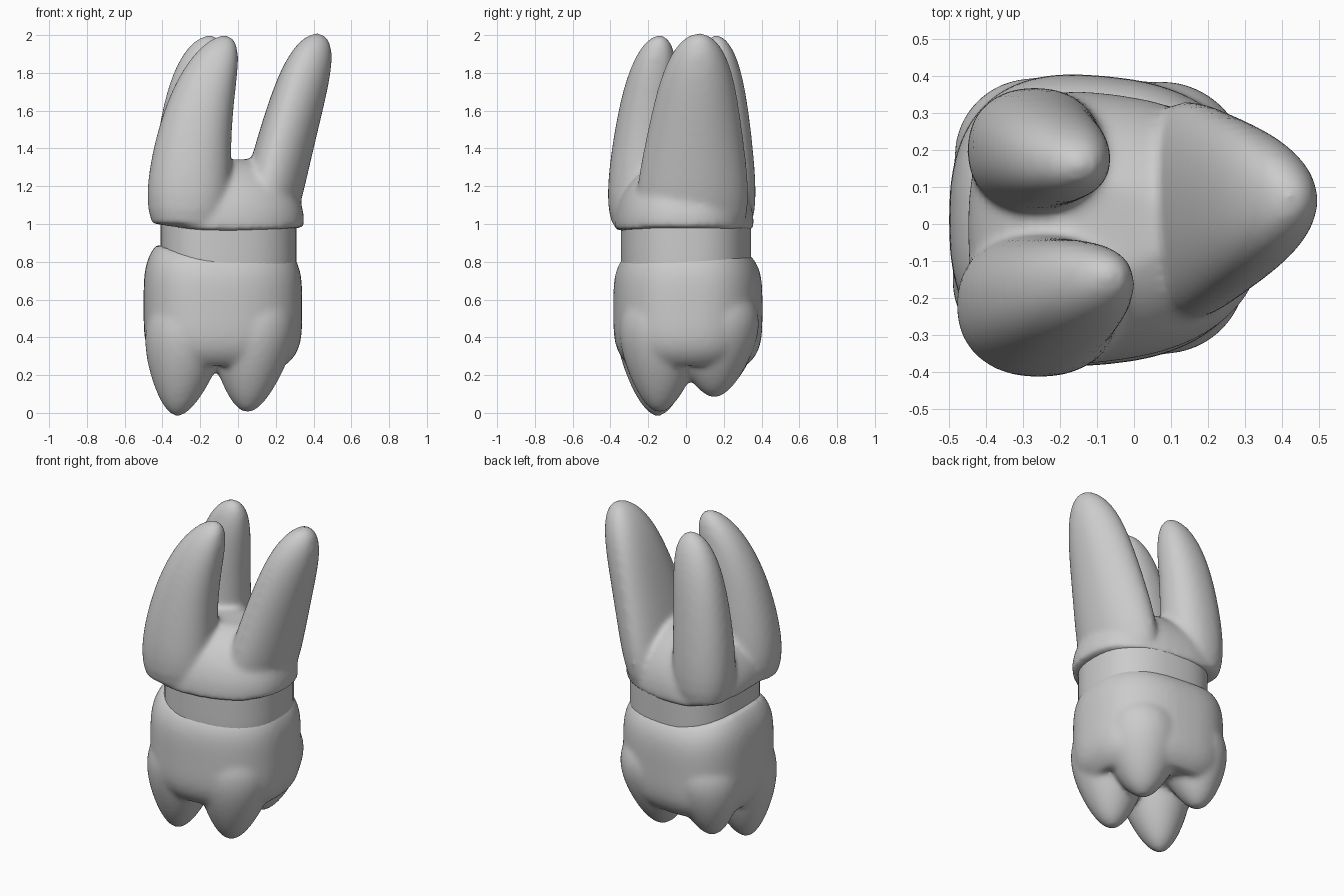
import bpy, bmesh, math
from mathutils import Vector

default_cube = bpy.data.objects.get("Cube")
if default_cube:
    bpy.data.objects.remove(default_cube)

# the single colour
grey = bpy.data.materials.new("plain_grey")
grey.use_nodes = True
grey.diffuse_color = (0.6, 0.6, 0.6, 1)
grey.node_tree.nodes["Principled BSDF"].inputs["Base Color"].default_value = grey.diffuse_color

SIDES = 48
STEPS = 20


def signed_power(value, exponent):
    return math.copysign(abs(value) ** exponent, value)


def add_ring(bm, centre, radii, squareness, taper, lift):
    """Rounded-square ring; taper narrows the +x side, lift raises the x ends."""
    ring = []
    for side in range(SIDES):
        angle = math.tau * side / SIDES
        u = signed_power(math.cos(angle), 2 / squareness)
        v = signed_power(math.sin(angle), 2 / squareness)
        offset = Vector((radii.x * u, radii.y * v * (1 - taper * u), lift * u * u * (0.7 - 0.3 * u)))
        ring.append(bm.verts.new(centre + offset))
    return ring


def skin(bm, rings, bottom, top):
    """Join the rings and close both ends with fans around the given points."""
    for lower, upper in zip(rings, rings[1:]):
        for side in range(SIDES):
            after = (side + 1) % SIDES
            bm.faces.new((lower[side], lower[after], upper[after], upper[side]))
    for ring, point in ((rings[0], bottom), (rings[-1], top)):
        hub = bm.verts.new(point)
        for side in range(SIDES):
            bm.faces.new((ring[side], ring[(side + 1) % SIDES], hub))


def barrel(bm, middle, half_height, radii, span, curve=4, taper=0.1, dish=0, lift_low=0, lift_high=0):
    """Part of a fat rounded barrel, between the two heights in span."""
    middle, radii = Vector(middle), Vector(radii)
    rings, hubs = [], []
    for step in range(STEPS + 1):
        t = step / STEPS
        s = span[0] + (span[1] - span[0]) * t
        centre = middle + Vector((0, 0, half_height * s))
        lift = lift_low * (1 - t) ** 2 + lift_high * t ** 2
        width = math.sqrt(1 - abs(s) ** curve)
        rings.append(add_ring(bm, centre, radii * width, 2.5, taper, lift))
        hubs.append(centre)
    skin(bm, rings, hubs[0] + Vector((0, 0, dish)), hubs[-1])


def root(bm, base, tip, wide, narrow, bend, taper=0):
    """Curved root with a tucked-in base, shrinking to a blunt round tip."""
    base, tip = Vector(base), Vector(tip)
    wide, narrow = Vector(wide), Vector(narrow)
    rings = []
    for step in range(STEPS + 1):
        t = math.sin(math.pi / 2 * step / STEPS)
        centre = base.lerp(tip, t ** bend)
        centre.z = base.z + (tip.z - base.z) * t
        roundness = max(math.sqrt(1 - t ** 8), 0.05) * (1 - 0.22 * (1 - t) ** 9)
        rings.append(add_ring(bm, centre, wide.lerp(narrow, t) * roundness, 2.2, taper, 0))
    skin(bm, rings, base, tip)


def cusp(bm, tip, base, radius):
    """Spindle from a pointed tip that fades out again inside the crown wall."""
    tip, base = Vector(tip), Vector(base)
    rings = []
    for step in range(1, STEPS):
        t = (step / STEPS) ** 1.5
        width = radius * t ** 0.55 * (1 - t ** 4)
        rings.append(add_ring(bm, tip.lerp(base, t), Vector((width, width)), 2, 0, 0))
    skin(bm, rings, tip, base)


def finish(bm, name, blend=0):
    bmesh.ops.recalc_face_normals(bm, faces=bm.faces)
    mesh = bpy.data.meshes.new(name)
    bm.to_mesh(mesh)
    bm.free()
    mesh.materials.append(grey)
    mesh.shade_smooth()
    part = bpy.data.objects.new(name, mesh)
    bpy.context.collection.objects.link(part)
    if blend:
        # melt the overlapping solids into one organic skin
        remesh = part.modifiers.new("fuse", "REMESH")
        remesh.mode = "VOXEL"
        remesh.voxel_size = 0.015
        remesh.use_smooth_shade = True
        soften = part.modifiers.new("soften", "SMOOTH")
        soften.iterations = blend


# crown: barrel with a hollow chewing surface and four cusps
bm = bmesh.new()
barrel(bm, (-0.08, 0.01, 0.55), 0.38, (0.42, 0.39), (-0.8, 0.74), dish=0.07, lift_high=0.06)
cusp(bm, (-0.32, -0.15, -0.02), (-0.24, -0.15, 0.75), 0.33)
cusp(bm, (0.05, -0.14, 0), (0.1, -0.12, 0.75), 0.34)
cusp(bm, (0.06, 0.15, 0.08), (0.08, 0.15, 0.75), 0.36)
cusp(bm, (-0.32, 0.19, 0.12), (-0.24, 0.18, 0.75), 0.32)
finish(bm, "crown", blend=12)

# neck band
bm = bmesh.new()
barrel(bm, (-0.05, 0, 0.9), 0.4, (0.36, 0.34), (-0.4, 0.4))
finish(bm, "neck")

# root trunk with three roots
bm = bmesh.new()
barrel(bm, (-0.05, -0.01, 1), 0.36, (0.4, 0.36), (-0.1, 0.95), curve=2, taper=0.15, lift_low=0.04)
root(bm, (0.15, 0.03, 0.97), (0.42, 0.07, 2.01), (0.17, 0.33), (0.14, 0.16), 1.2, taper=0.2)
root(bm, (-0.26, -0.22, 1), (-0.07, -0.14, 2), (0.25, 0.22), (0.14, 0.12), 2.5)
root(bm, (-0.27, 0.2, 1), (-0.15, 0.16, 2), (0.2, 0.19), (0.14, 0.11), 2.5)
finish(bm, "roots", blend=14)
